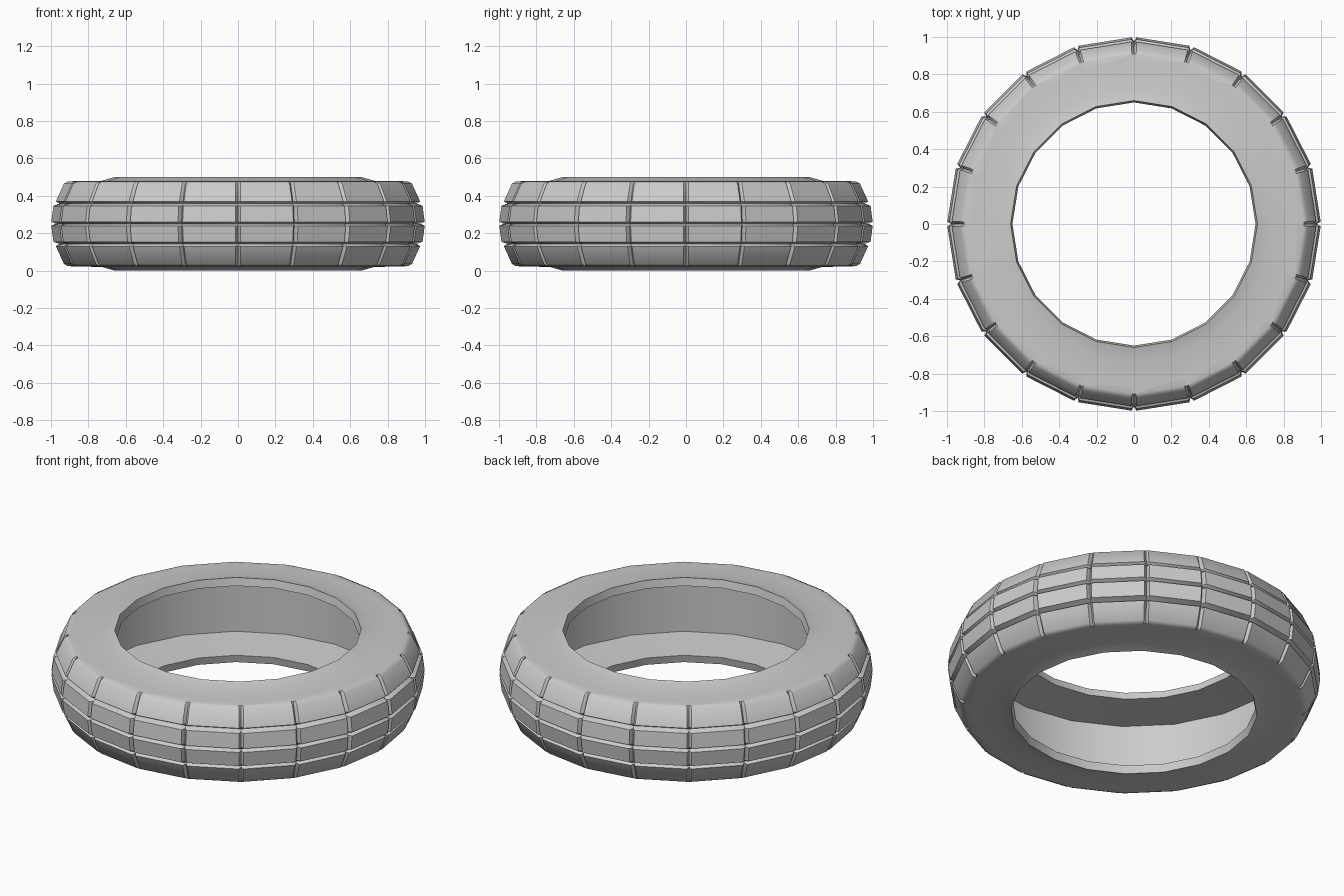
import bpy, bmesh
from math import sin, cos, radians

if "Cube" in bpy.data.objects:
    bpy.data.objects.remove(bpy.data.objects["Cube"])

N = 20            # sides of the ring
STEP = 360 / N
DELTA = 0.75      # half width of a cross groove, in degrees
MID = 0.25        # height of the tyre's middle plane

# Upper half of the section: (radius, height above the middle plane)
inside = [(0.90, 0.18), (0.65, 0.205)]
side = [(0.66, 0.25), (0.73, 0.23), (0.86, 0.229)]
# Tread: surface radius and height, then groove floor radius and height
tread = [(0.91, 0.226, 0.91, 0.226), (0.932, 0.215, 0.918, 0.203),
         (0.976, 0.12, 0.952, 0.118), (0.955, 0.108, 0.955, 0.108),
         (0.989, 0.096, 0.964, 0.096), (1.0, 0.011, 0.975, 0.011)]
middle = [(0.976, 0.0, 0.976, 0.0)]


def flip(rows):
    return [tuple(-v if i % 2 else v for i, v in enumerate(r)) for r in reversed(rows)]


rows = inside + side + tread + middle + flip(tread) + flip(side) + flip(inside)
bm = bmesh.new()


def vert(r, h, angle):
    a = radians(angle)
    return bm.verts.new((r * cos(a), r * sin(a), MID + h))


def ring(row):
    """One list of vertices per sector: a single corner, or floor + two block edges."""
    out = []
    chord = row[0] * cos(radians(STEP / 2)) / cos(radians(STEP / 2 - DELTA))
    for k in range(N):
        a = k * STEP
        if len(row) == 2:
            out.append([vert(row[0], row[1], a)])
        else:
            out.append([vert(row[2], row[3], a), vert(chord, row[1], a + DELTA),
                        vert(chord, row[1], a + STEP - DELTA)])
    return out


rings = [ring(r) for r in rows]
for i, a in enumerate(rings):
    b = rings[(i + 1) % len(rings)]
    for k in range(N):
        pa = a[k] + [a[(k + 1) % N][0]]
        pb = b[k] + [b[(k + 1) % N][0]]
        if len(pa) == len(pb):
            for j in range(len(pa) - 1):
                bm.faces.new((pa[j], pa[j + 1], pb[j + 1], pb[j]))
        else:
            # sidewall panel that meets the tread
            bm.faces.new(pa + pb[::-1])

bmesh.ops.recalc_face_normals(bm, faces=bm.faces)
mesh = bpy.data.meshes.new("tyre")
bm.to_mesh(mesh)
bm.free()
tyre = bpy.data.objects.new("tyre", mesh)
bpy.context.collection.objects.link(tyre)

# Smooth sidewalls, crisp tread blocks and rim lips
bpy.context.view_layer.objects.active = tyre
tyre.select_set(True)
bpy.ops.object.shade_smooth_by_angle(angle=radians(40))
